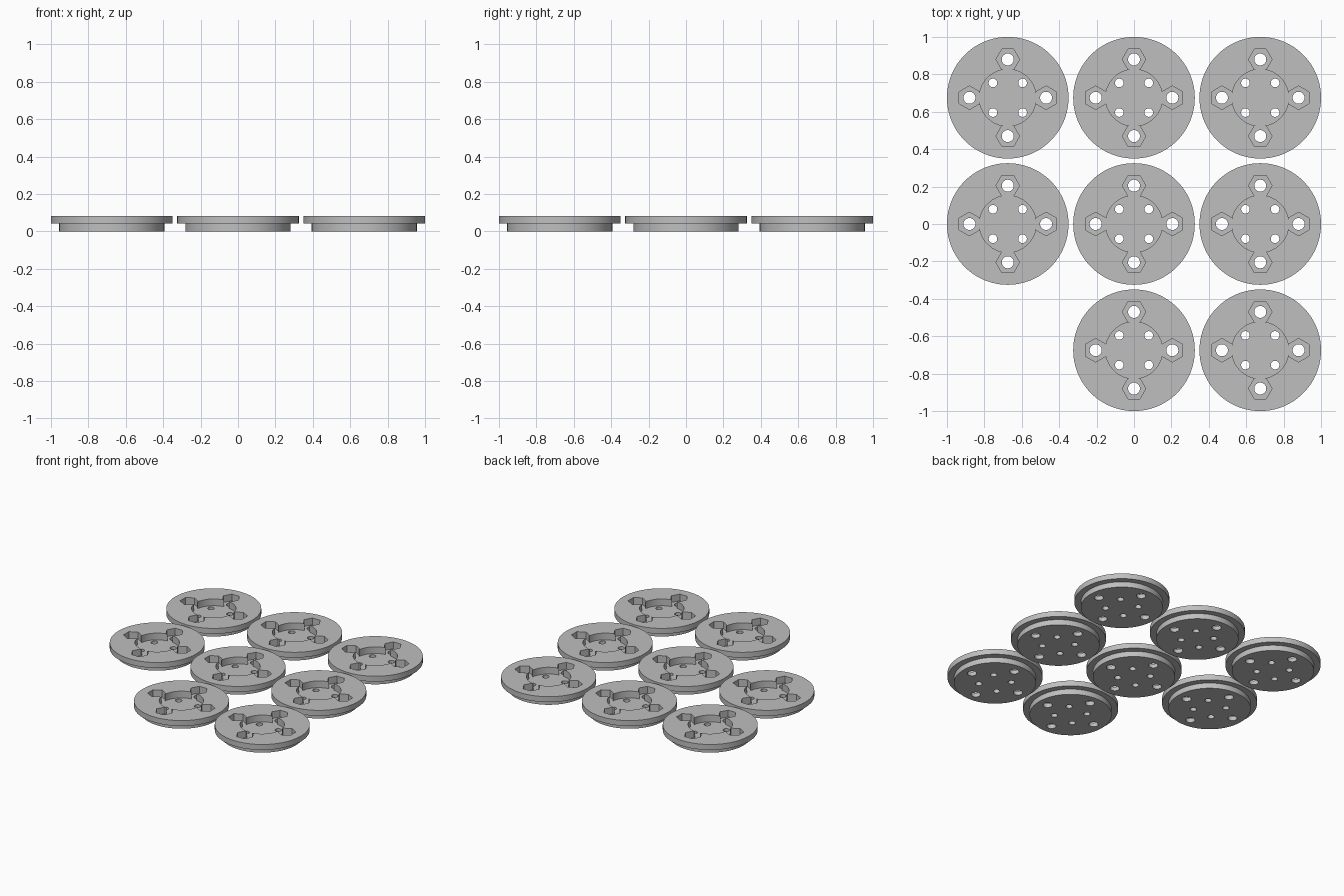
import bpy, math
from math import cos, sin, pi

if "Cube" in bpy.data.objects:
    bpy.data.objects.remove(bpy.data.objects["Cube"])

grey = bpy.data.materials.new("plain grey")
grey.diffuse_color = (0.52, 0.52, 0.52, 1)
grey.use_nodes = True
grey.node_tree.nodes["Principled BSDF"].inputs["Base Color"].default_value = grey.diffuse_color

FLANGE_R, BASE_R = 0.325, 0.281   # outer radii
STEP_Z, TOP_Z = 0.041, 0.082      # underside and top of the flange
FLOOR_Z = 0.031                   # floor of the pockets
PITCH = 0.672                     # spacing between discs


def prism(name, x, y, r, z0, z1, sides, turn=0.0):
    """Upright prism with its first corner at the angle turn."""
    bpy.ops.mesh.primitive_cylinder_add(vertices=sides, radius=r, depth=z1 - z0,
                                        location=(0, 0, 0))
    ob = bpy.context.object
    ob.name = name
    # bake the placement into the mesh; primitive corners start on +y
    for v in ob.data.vertices:
        px, py, pz = v.co
        a = turn - pi / 2
        v.co = (x + px * cos(a) - py * sin(a),
                y + px * sin(a) + py * cos(a), pz + (z0 + z1) / 2)
    ob.data.materials.append(grey)
    return ob


# Stepped disc from a turned profile
SEG = 96
profile = [(BASE_R, 0), (BASE_R, STEP_Z), (FLANGE_R, STEP_Z), (FLANGE_R, TOP_Z)]
verts = [(r * cos(2 * pi * i / SEG), r * sin(2 * pi * i / SEG), z)
         for r, z in profile for i in range(SEG)]
faces = [(k * SEG + i, k * SEG + (i + 1) % SEG,
          (k + 1) * SEG + (i + 1) % SEG, (k + 1) * SEG + i)
         for k in range(3) for i in range(SEG)]
faces.append(tuple(reversed(range(SEG))))
faces.append(tuple(range(3 * SEG, 4 * SEG)))
mesh = bpy.data.meshes.new("flanged_disc")
mesh.from_pydata(verts, [], faces)
mesh.materials.append(grey)
disc = bpy.data.objects.new("flanged_disc_1", mesh)
bpy.context.collection.objects.link(disc)

# Round centre pocket, then hexagonal pockets and holes around it
cutters = [prism("centre_pocket", 0, 0, 0.152, FLOOR_Z, 0.2, 64, 0.01)]
for i in range(4):
    a = i * pi / 2
    x, y = 0.205 * cos(a), 0.205 * sin(a)
    cutters.append(prism("hex_pocket", x, y, 0.063, FLOOR_Z, 0.2, 6, a + pi / 2))
    cutters.append(prism("bolt_hole", x, y, 0.032, -0.1, 0.2, 32))
    b = a + pi / 4
    cutters.append(prism("small_hole", 0.112 * cos(b), 0.112 * sin(b),
                         0.023, -0.1, 0.2, 24))
for c in cutters:
    c.hide_render = True
    m = disc.modifiers.new(c.name, 'BOOLEAN')
    m.operation, m.solver, m.object = 'DIFFERENCE', 'EXACT', c

# Bake the cuts and remove the cutters
bpy.context.view_layer.update()
cut = bpy.data.meshes.new_from_object(
    disc.evaluated_get(bpy.context.evaluated_depsgraph_get()))
disc.modifiers.clear()
disc.data = cut
for c in cutters:
    bpy.data.objects.remove(c)

# Smooth round walls, sharp edges
bpy.ops.object.select_all(action='DESELECT')
disc.select_set(True)
bpy.context.view_layer.objects.active = disc
bpy.ops.object.shade_smooth_by_angle(angle=math.radians(30))

# Three by three layout with the front left place empty
spots = [(i, j) for j in (1, 0, -1) for i in (-1, 0, 1) if (i, j) != (-1, -1)]
for n, (i, j) in enumerate(spots, 1):
    ob = disc
    if n > 1:
        ob = disc.copy()
        ob.name = f"flanged_disc_{n}"
        bpy.context.collection.objects.link(ob)
    ob.location = (i * PITCH + 0.003 * abs(i) * i, j * PITCH + 0.003 * abs(j) * j, 0)
